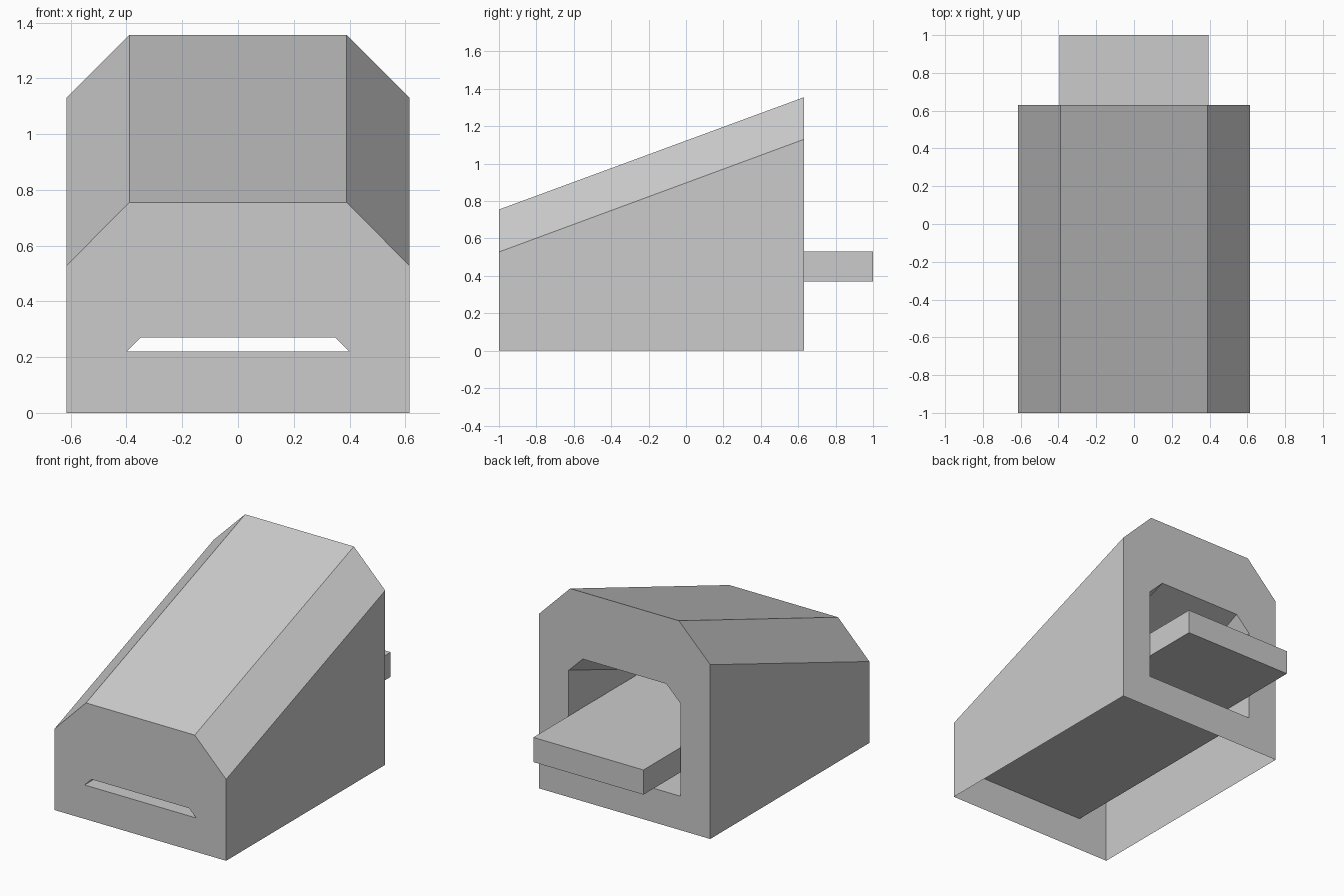
import bpy
import bmesh

cube = bpy.data.objects.get("Cube")
if cube:
    bpy.data.objects.remove(cube, do_unlink=True)

FRONT, BACK = -1.0, 0.63

grey = bpy.data.materials.new("light_grey")
grey.use_nodes = True
colour = (0.6, 0.6, 0.6, 1.0)
grey.diffuse_color = colour
grey.node_tree.nodes["Principled BSDF"].inputs["Base Color"].default_value = colour


def finish(bm, name):
    mesh = bpy.data.meshes.new(name)
    bm.to_mesh(mesh)
    bm.free()
    mesh.materials.append(grey)
    obj = bpy.data.objects.new(name, mesh)
    bpy.context.collection.objects.link(obj)
    return obj


def profile(bm, y, half, top_half, base, side, top):
    """Chamfered outline, counter-clockwise seen from the front."""
    points = [(-half, base), (half, base), (half, side),
              (top_half, top), (-top_half, top), (-half, side)]
    return [bm.verts.new((x, y, z)) for x, z in points]


# Open-bottomed housing with a tapered tunnel running front to back
bm = bmesh.new()
outer_front = profile(bm, FRONT, 0.615, 0.39, 0, 0.528, 0.755)
outer_back = profile(bm, BACK, 0.615, 0.39, 0, 1.13, 1.355)
tunnel_front = profile(bm, FRONT, 0.4, 0.35, 0.22, 0.22, 0.27)
tunnel_back = profile(bm, BACK, 0.4, 0.3, 0.22, 0.823, 0.922)
for i in range(6):
    j = (i + 1) % 6
    # End walls around the openings
    bm.faces.new((outer_front[i], outer_front[j], tunnel_front[j], tunnel_front[i]))
    bm.faces.new((outer_back[j], outer_back[i], tunnel_back[i], tunnel_back[j]))
    # Tunnel lining
    bm.faces.new((tunnel_front[i], tunnel_front[j], tunnel_back[j], tunnel_back[i]))
    # Outer walls and roof, leaving the underside open
    if i > 0:
        bm.faces.new((outer_front[j], outer_front[i], outer_back[i], outer_back[j]))
# The tunnel sides taper to a point at the front slot
bmesh.ops.remove_doubles(bm, verts=bm.verts[:], dist=0.0001)
finish(bm, "housing")

# Flat tray sliding out of the back opening
bm = bmesh.new()
bmesh.ops.create_cube(bm, size=1)
tray_start = -0.15
for v in bm.verts:
    v.co.x *= 0.79
    v.co.y = 1.0 if v.co.y > 0 else tray_start
    v.co.z = 0.53 if v.co.z > 0 else 0.37
finish(bm, "tray")
